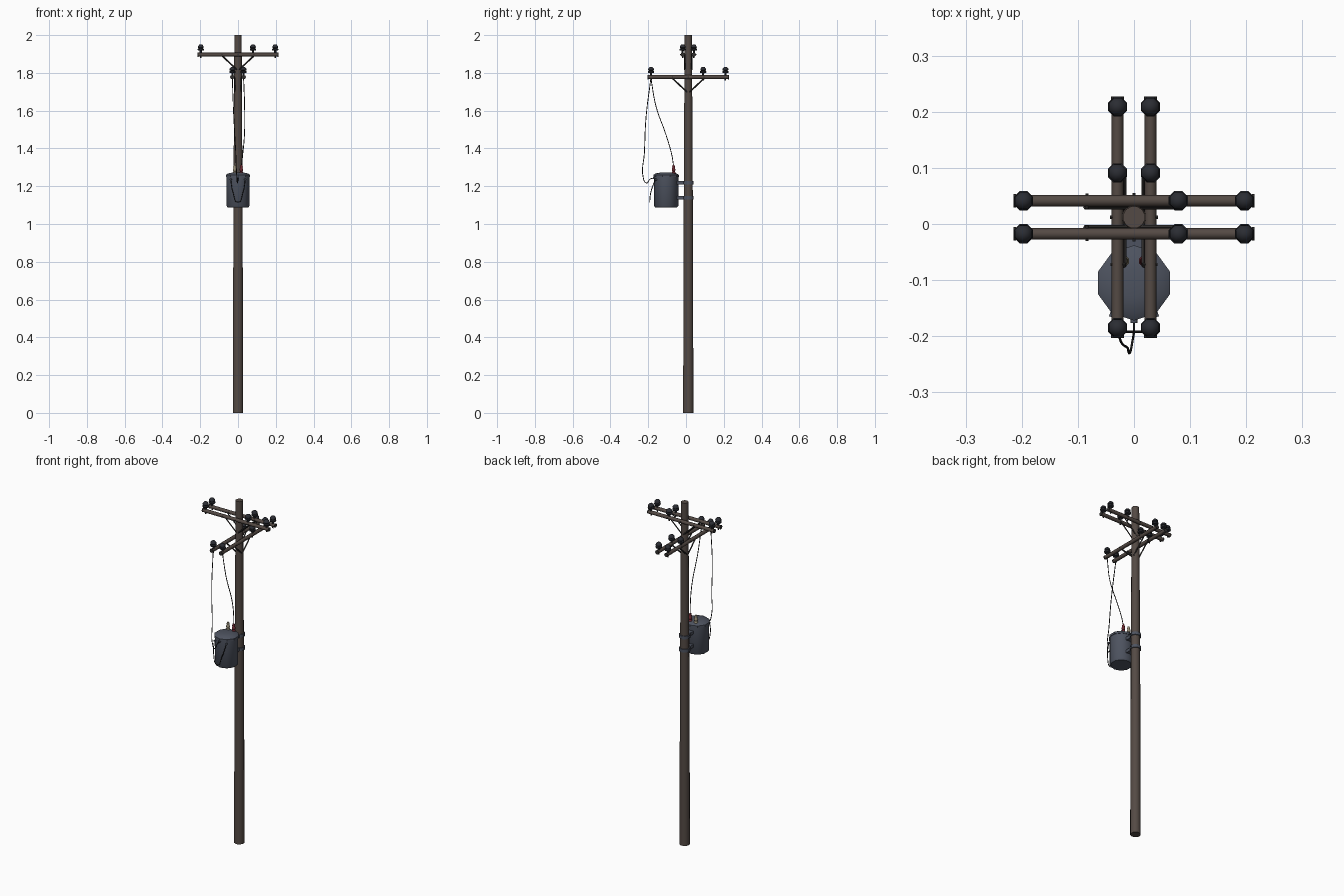
import bpy, bmesh, math
from mathutils import Vector

if "Cube" in bpy.data.objects:
    bpy.data.objects.remove(bpy.data.objects["Cube"])


def material(name, rgb):
    m = bpy.data.materials.new(name)
    m.diffuse_color = (*rgb, 1)
    m.use_nodes = True
    m.node_tree.nodes["Principled BSDF"].inputs["Base Color"].default_value = m.diffuse_color
    return m


WOOD = material("weathered wood", (0.088, 0.068, 0.058))
IRON = material("dark iron", (0.030, 0.028, 0.027))
GLAZE = material("dark glaze", (0.024, 0.026, 0.033))
STEEL = material("blue grey steel", (0.075, 0.086, 0.115))
CABLE = material("black cable", (0.012, 0.012, 0.013))
RED = material("dull red", (0.15, 0.022, 0.030))
CREAM = material("cream", (0.30, 0.26, 0.18))
PY = 0.012  # pole centre in y


def finish(bm, name, mat, angle=50):
    bmesh.ops.recalc_face_normals(bm, faces=bm.faces[:])
    me = bpy.data.meshes.new(name)
    bm.to_mesh(me)
    bm.free()
    me.materials.append(mat)
    ob = bpy.data.objects.new(name, me)
    bpy.context.collection.objects.link(ob)
    if angle:
        bpy.ops.object.select_all(action='DESELECT')
        ob.select_set(True)
        bpy.context.view_layer.objects.active = ob
        bpy.ops.object.shade_smooth_by_angle(angle=math.radians(angle))
    return ob


def lathe(name, profile, loc, mat, sides=8, angle=50):
    """Closed solid of revolution about z from (radius, height) pairs."""
    bm = bmesh.new()
    rings = []
    for r, z in profile:
        rings.append([bm.verts.new((loc[0] + r * math.cos(a), loc[1] + r * math.sin(a), loc[2] + z))
                      for a in ((i + 0.5) * 2 * math.pi / sides for i in range(sides))])
    for a, b in zip(rings, rings[1:]):
        for i in range(sides):
            j = (i + 1) % sides
            bm.faces.new((a[i], a[j], b[j], b[i]))
    bm.faces.new(rings[0])
    bm.faces.new(rings[-1])
    return finish(bm, name, mat, angle)


def rod(name, p, q, r, mat, sides=8):
    """Cylinder between two points."""
    p, q = Vector(p), Vector(q)
    bm = bmesh.new()
    bmesh.ops.create_cone(bm, cap_ends=True, segments=sides, radius1=r, radius2=r, depth=(q - p).length)
    rot = (q - p).to_track_quat('Z', 'Y').to_matrix().to_4x4()
    bm.transform(rot)
    bmesh.ops.translate(bm, verts=bm.verts[:], vec=(p + q) / 2)
    return finish(bm, name, mat)


def box(name, loc, size, mat):
    bm = bmesh.new()
    bmesh.ops.create_cube(bm, size=1)
    bmesh.ops.scale(bm, verts=bm.verts[:], vec=size)
    bmesh.ops.translate(bm, verts=bm.verts[:], vec=loc)
    return finish(bm, name, mat, 0)


def cable(name, points, r=0.0022):
    cu = bpy.data.curves.new(name, 'CURVE')
    cu.dimensions = '3D'
    cu.bevel_depth = r
    cu.bevel_resolution = 1
    cu.resolution_u = 6
    cu.use_fill_caps = True
    sp = cu.splines.new('BEZIER')
    sp.bezier_points.add(len(points) - 1)
    for bp, co in zip(sp.bezier_points, points):
        bp.co = co
        bp.handle_left_type = bp.handle_right_type = 'AUTO'
    cu.materials.append(CABLE)
    ob = bpy.data.objects.new(name, cu)
    bpy.context.collection.objects.link(ob)


# Tapered pole
lathe("pole", [(0.028, 0), (0.027, 0.5), (0.0245, 1.2), (0.020, 2.0)], (0, PY, 0), WOOD, 12)

INSULATOR = [(0.006, 0.0), (0.006, 0.012), (0.017, 0.014), (0.0185, 0.022), (0.012, 0.025),
             (0.017, 0.029), (0.016, 0.036), (0.009, 0.044), (0.003, 0.046)]


def crossarm_pair(label, place, z):
    """Two arms either side of the pole; place(along, across) gives x, y."""
    def at(u, v, dz=0.0):
        return (*place(u, v), z + dz)
    for s in (-1, 1):
        v = s * 0.0295
        rod(label + "_arm", at(-0.213, v), at(0.213, v), 0.0105, WOOD)
        for e in (-1, 1):
            rod(label + "_end_cap", at(e * 0.210, v), at(e * 0.215, v), 0.0118, IRON)
            # flat iron brace and its bolt
            rod(label + "_brace", at(e * 0.088, s * 0.018, -0.003), at(e * 0.006, s * 0.018, -0.080),
                0.0042, IRON, 4)
            rod(label + "_brace_bolt", at(e * 0.084, s * 0.015), at(e * 0.084, s * 0.042), 0.003, IRON, 6)
        # insulators with pins through the arm
        for u in (-0.197, 0.079, 0.197):
            lathe(label + "_insulator", INSULATOR, at(u, v, 0.008), GLAZE, 8, 35)
            rod(label + "_insulator_pin", at(u, v, -0.018), at(u, v, 0.01), 0.004, IRON, 6)
    # through bolt
    rod(label + "_through_bolt", at(0, -0.043), at(0, 0.043), 0.0035, IRON, 6)


crossarm_pair("upper", lambda u, v: (u, PY + v), 1.897)
crossarm_pair("lower", lambda u, v: (v, PY + u), 1.778)

# Transformer can with low domed lid
CY = -0.105
lathe("transformer_can", [(0.058, 1.088), (0.064, 1.096), (0.064, 1.250)], (0, CY, 0), STEEL, 10)
lathe("transformer_lid", [(0.067, 1.248), (0.067, 1.260), (0.055, 1.268), (0.025, 1.273)],
      (0, CY, 0), STEEL, 10, 35)

# Bushings on the lid
for x, mat, name in ((-0.018, CREAM, "cream_bushing"), (0.018, RED, "red_bushing")):
    lathe(name, [(0.010, 0), (0.010, 0.008), (0.007, 0.011), (0.010, 0.016), (0.010, 0.024),
                 (0.007, 0.028), (0.008, 0.034), (0.006, 0.044)], (x, -0.066, 1.268), mat, 8)

# Straps around the pole and brackets to the can
for z in (1.14, 1.218):
    lathe("pole_strap", [(0.030, -0.009), (0.030, 0.009)], (0, PY, z), STEEL, 12)
    box("can_bracket", (0, -0.032, z), (0.034, 0.04, 0.018), STEEL)
    rod("strap_bolt", (-0.036, PY, z), (0.036, PY, z), 0.004, STEEL, 6)

# Front terminals
rod("front_terminal", (0, -0.160, 1.243), (0, -0.176, 1.243), 0.006, STEEL)
for s in (-1, 1):
    rod("side_terminal", (s * 0.034, -0.150, 1.235), (s * 0.040, -0.166, 1.235), 0.005, STEEL)

# Cables from the lower arms, and the loop on the can front
cable("bushing_cable", [(0.030, -0.185, 1.765), (0.035, -0.158, 1.62), (0.034, -0.105, 1.47),
                        (0.024, -0.074, 1.36), (0.018, -0.066, 1.308)])
cable("front_cable", [(-0.030, -0.187, 1.765), (-0.022, -0.212, 1.56), (-0.012, -0.220, 1.38),
                      (-0.006, -0.226, 1.245), (-0.003, -0.210, 1.217), (0, -0.190, 1.238),
                      (0, -0.173, 1.243)])
cable("loop_cable", [(-0.039, -0.163, 1.235), (-0.026, -0.187, 1.165), (0, -0.192, 1.115),
                     (0.026, -0.187, 1.165), (0.039, -0.163, 1.235)])
